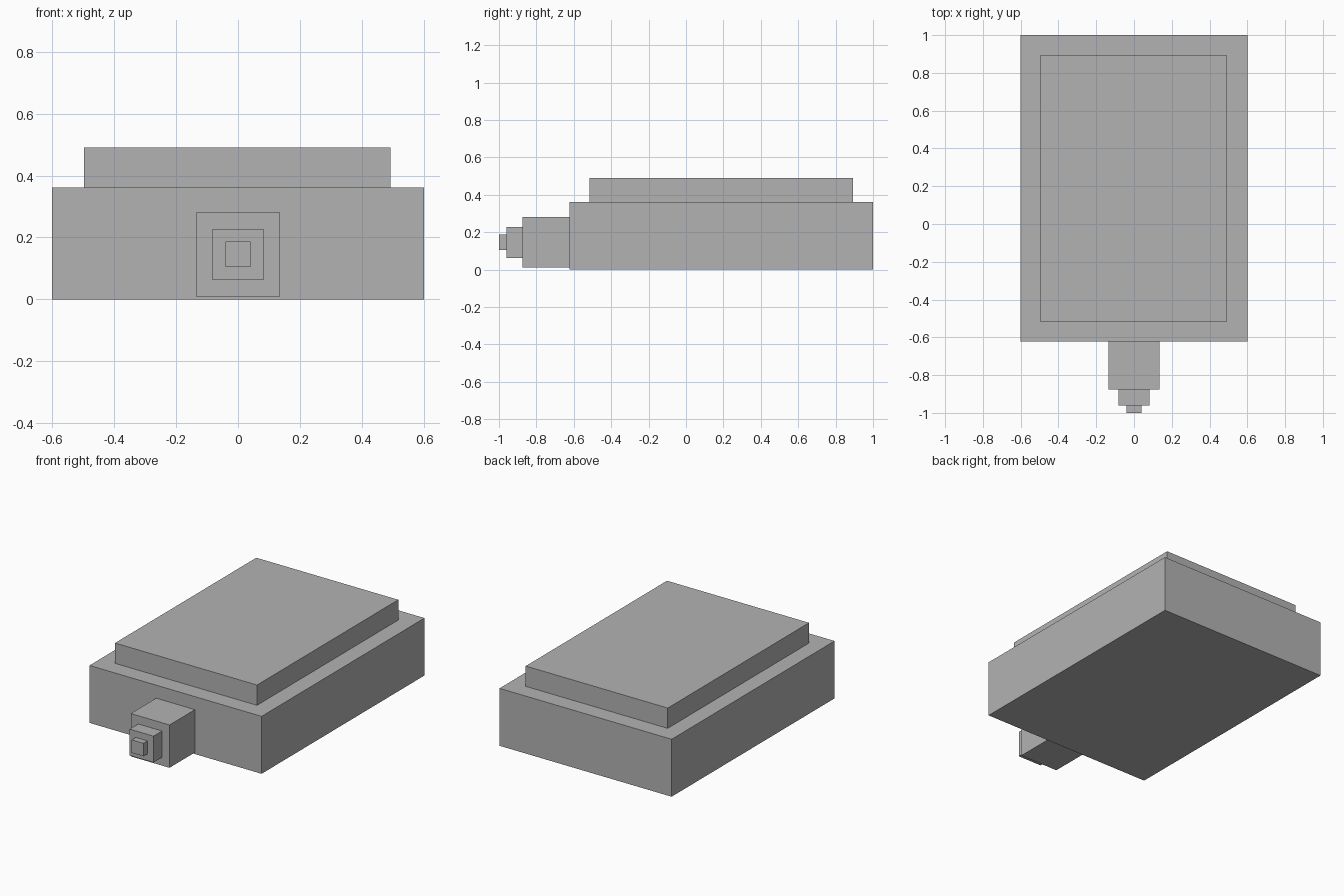
import bpy

old = bpy.data.objects.get("Cube")
if old:
    bpy.data.objects.remove(old, do_unlink=True)

# Single plain grey
grey = bpy.data.materials.new("plain_grey")
grey.use_nodes = True
colour = (0.45, 0.45, 0.45, 1)
grey.diffuse_color = colour
grey.node_tree.nodes["Principled BSDF"].inputs["Base Color"].default_value = colour


def box(name, low, high):
    """Add a box spanning two opposite corners."""
    centre = [(a + b) / 2 for a, b in zip(low, high)]
    bpy.ops.mesh.primitive_cube_add(size=1, location=centre)
    obj = bpy.context.object
    obj.name = name
    obj.scale = [b - a for a, b in zip(low, high)]
    bpy.ops.object.transform_apply(location=False, rotation=False, scale=True)
    obj.data.materials.append(grey)
    return obj


# Main block and the raised slab on its top
box("main_body", (-0.6, -0.622, 0), (0.6, 1, 0.362))
box("top_slab", (-0.497, -0.515, 0.362), (0.493, 0.892, 0.49))

# Stepped nozzle on the front: name, half width, centre height, back y, front y
steps = [
    ("nozzle_base", 0.135, 0.145, -0.622, -0.875),
    ("nozzle_middle", 0.083, 0.145, -0.875, -0.96),
    ("nozzle_tip", 0.041, 0.146, -0.96, -1),
]
for name, half, z, back, front in steps:
    box(name, (-half, front, z - half), (half, back, z + half))
